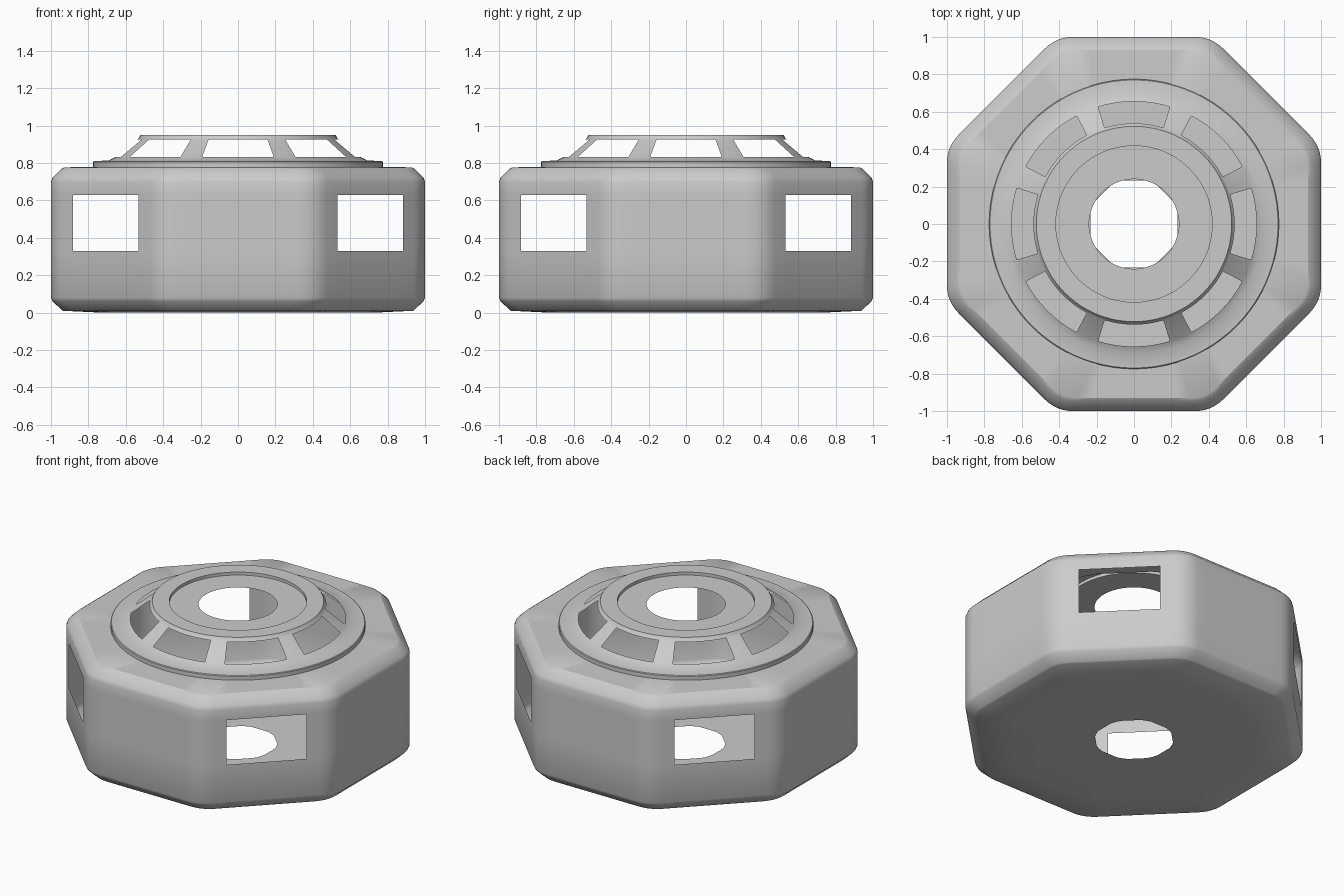
import bpy, bmesh
from math import cos, sin, tan, radians, hypot, pi

if "Cube" in bpy.data.objects:
    bpy.data.objects.remove(bpy.data.objects["Cube"])

WIN = 0.247    # half width of a wall window
TRIM = 0.085   # how far the upright corners are rounded back


def octagon(apothem):
    """Rounded octagon; every side holds two window points and a corner arc."""
    half = tan(pi / 8)
    rad = TRIM / tan(pi / 8)
    pts = []
    for k in range(8):
        a = k * pi / 4
        local = [(1, -WIN), (1, WIN)]
        for j in range(7):
            t = j / 6 * pi / 4
            local.append((1 - rad + rad * cos(t), half - TRIM + rad * sin(t)))
        pts += [(apothem * (x * cos(a) - y * sin(a)),
                 apothem * (x * sin(a) + y * cos(a))) for x, y in local]
    return pts


def circle_like(pts, r):
    return [(x * r / hypot(x, y), y * r / hypot(x, y)) for x, y in pts]


def skin(name, loops, skip=lambda row, i: False):
    """Join stacked closed loops of equal length with quads."""
    bm = bmesh.new()
    rings = [[bm.verts.new((x, y, z)) for x, y in pts] for pts, z in loops]
    n = len(rings[0])
    for row in range(len(rings) - 1):
        a, b = rings[row], rings[row + 1]
        for i in range(n):
            j = (i + 1) % n
            if not skip(row, i):
                bm.faces.new((a[i], a[j], b[j], b[i]))
    mesh = bpy.data.meshes.new(name)
    bm.to_mesh(mesh)
    bm.free()
    ob = bpy.data.objects.new(name, mesh)
    bpy.context.collection.objects.link(ob)
    bpy.ops.object.select_all(action='DESELECT')
    ob.select_set(True)
    bpy.context.view_layer.objects.active = ob
    bpy.ops.object.shade_smooth_by_angle(angle=radians(30))
    return ob


# Octagonal shell: floor with round hole, chamfered walls, open top
base = octagon(1)
walls = [(0.935, 0.01), (0.945, 0.016), (0.992, 0.062), (1.0, 0.08),
         (1.0, 0.33), (1.0, 0.63),
         (1.0, 0.70), (0.992, 0.722), (0.945, 0.768), (0.93, 0.777)]
loops = [(circle_like(base, 0.24), 0.0), (circle_like(base, 0.75), 0.0)]
loops += [(octagon(a), z) for a, z in walls]
loops += [(circle_like(base, 0.70), 0.78)]
# windows sit in the four diagonal walls, between z 0.33 and 0.63
skin("octagon_shell", loops,
     lambda row, i: row == 6 and i % 9 == 0 and (i // 9) % 2 == 1)

# Dome vent: flange, sloped wall with eight slots, raised lip, recessed disc
steps = [-17 + 34 * j / 8 for j in range(9)] + [20.67, 24.33]
angles = [radians(45 * k + s) for k in range(8) for s in steps]
profile = [(0.70, 0.78), (0.775, 0.78), (0.775, 0.806), (0.77, 0.81),
           (0.69, 0.814), (0.655, 0.832), (0.538, 0.926), (0.533, 0.93),
           (0.522, 0.95), (0.418, 0.95), (0.418, 0.93), (0.24, 0.93)]
skin("dome_vent",
     [([(r * cos(a), r * sin(a)) for a in angles], z) for r, z in profile],
     lambda row, i: row == 5 and i % 11 < 8)
